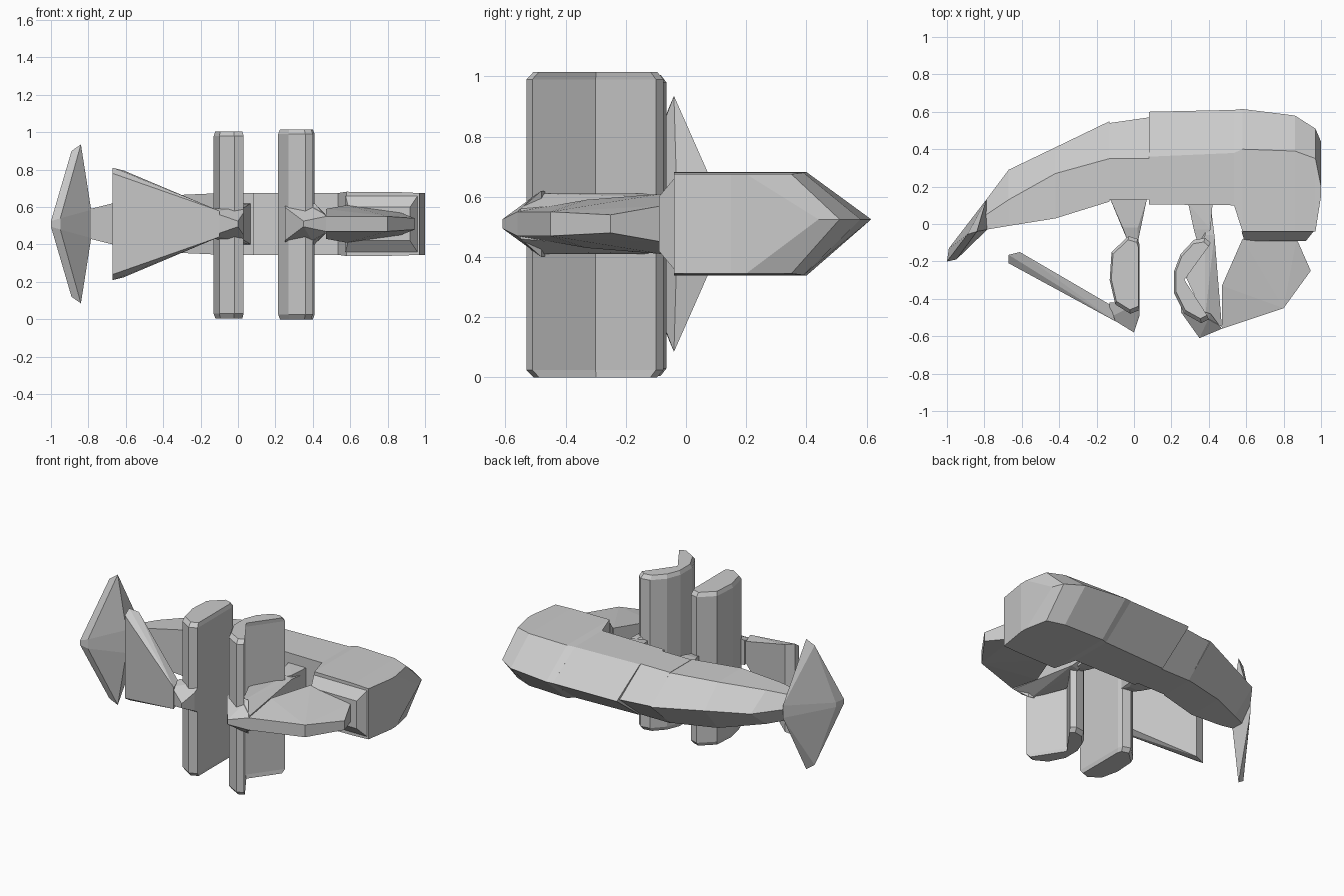
import bpy, bmesh

ZC = 0.515  # height of the horizontal symmetry plane


def finish(name, bm):
    bmesh.ops.recalc_face_normals(bm, faces=bm.faces[:])
    me = bpy.data.meshes.new(name)
    bm.to_mesh(me)
    bm.free()
    ob = bpy.data.objects.new(name, me)
    bpy.context.collection.objects.link(ob)
    return ob


def hull(name, pts):
    """Convex faceted block; points are (x, y, half height about ZC)."""
    bm = bmesh.new()
    for x, y, h in pts:
        for s in ((1, -1) if h else (1,)):
            bm.verts.new((x, y, ZC + s * h))
    res = bmesh.ops.convex_hull(bm, input=bm.verts[:])
    junk = [v for v in set(res["geom_interior"] + res["geom_unused"])
            if isinstance(v, bmesh.types.BMVert) and v.is_valid]
    bmesh.ops.delete(bm, geom=junk, context='VERTS')
    bmesh.ops.dissolve_limit(bm, angle_limit=0.02, verts=bm.verts[:], edges=bm.edges[:])
    return finish(name, bm)


def loft(name, rings):
    bm = bmesh.new()
    rows = [[bm.verts.new(p) for p in r] for r in rings]
    n = len(rows[0])
    for a, b in zip(rows, rows[1:]):
        for i in range(n):
            bm.faces.new((a[i], a[(i + 1) % n], b[(i + 1) % n], b[i]))
    bm.faces.new(rows[0])
    bm.faces.new(rows[-1])
    return finish(name, bm)


def body(name, sections):
    """Five-sided sections: flat front, ridge at the back."""
    loft(name, [[(x, yf, ZC - h), (x, yf, ZC + h), (x, ym, ZC + h),
                 (x, yb, ZC + 0.015), (x, ym, ZC - h)]
                for x, yf, ym, yb, h in sections])


def vane(name, outline, z0, z1):
    """Upright blade with softened ends."""
    cx = sum(p[0] for p in outline) / len(outline)
    cy = sum(p[1] for p in outline) / len(outline)

    def ring(z, s):
        return [(cx + (x - cx) * s, cy + (y - cy) * s, z) for x, y in outline]
    loft(name, [ring(z0, 0.9), ring(z0 + 0.025, 1), ring(z1 - 0.025, 1), ring(z1, 0.9)])


# main curved hull in four sections
body("tail_body", [(-0.79, -0.03, 0.05, 0.13, 0.08), (-0.67, -0.01, 0.13, 0.29, 0.11),
                   (-0.42, 0.03, 0.27, 0.41, 0.15), (-0.13, 0.12, 0.35, 0.55, 0.163)])
body("rear_body", [(-0.13, 0.13, 0.35, 0.54, 0.165), (0.08, 0.13, 0.35, 0.57, 0.165)])
body("middle_body", [(0.08, 0.105, 0.36, 0.60, 0.165), (0.54, 0.10, 0.38, 0.61, 0.165)])
body("head_body", [(0.535, 0.10, 0.38, 0.61, 0.165), (0.58, -0.04, 0.40, 0.615, 0.172),
                   (0.86, -0.04, 0.39, 0.58, 0.17), (0.97, -0.04, 0.35, 0.51, 0.165),
                   (1.0, 0.15, 0.20, 0.44, 0.165)])
hull("head_front", [(0.575, -0.04, 0.15), (0.96, -0.04, 0.15),
                    (0.59, -0.09, 0.09), (0.92, -0.09, 0.09)])

# tall diamond tail fin
hull("tail_fin", [(-1.0, -0.20, 0.015), (-0.95, -0.19, 0.03), (-0.99, -0.13, 0.015),
                  (-0.785, -0.03, 0.075), (-0.79, 0.13, 0.04),
                  (-0.89, -0.055, 0.39), (-0.84, -0.04, 0.425)])

# fan-shaped slanted plate
hull("fan_plate", [(-0.67, -0.21, 0.27), (-0.67, -0.165, 0.30), (-0.61, -0.15, 0.285),
                   (-0.57, -0.21, 0.25), (-0.13, -0.43, 0.07), (-0.10, -0.52, 0.07)])

# left upright blade and its links
vane("left_blade", [(-0.03, -0.065), (0.02, -0.08), (0.03, -0.11), (0.03, -0.46),
                    (-0.02, -0.48), (-0.10, -0.43), (-0.13, -0.30), (-0.12, -0.15)],
     0.01, 1.01)
hull("left_link", [(-0.13, 0.14, 0.11), (0.07, 0.14, 0.11), (-0.06, -0.02, 0.1),
                   (0.02, -0.02, 0.1), (-0.03, -0.10, 0.08), (0.02, -0.10, 0.08)])
hull("left_tip", [(-0.13, -0.42, 0.08), (0.03, -0.42, 0.10), (-0.13, -0.50, 0.06),
                  (0.03, -0.49, 0.06), (0.0, -0.58, 0.015)])

# right upright crescent blade and its links
vane("right_blade", [(0.38, -0.075), (0.41, -0.10), (0.265, -0.30), (0.40, -0.51),
                     (0.36, -0.53), (0.27, -0.48), (0.215, -0.37), (0.215, -0.25),
                     (0.25, -0.16), (0.32, -0.085)], 0.005, 1.02)
hull("right_link", [(0.29, 0.11, 0.10), (0.42, 0.11, 0.10),
                    (0.32, -0.03, 0.09), (0.41, -0.03, 0.10), (0.34, -0.10, 0.08)])
hull("right_spine", [(0.41, 0.10, 0.06), (0.38, -0.06, 0.10), (0.43, -0.06, 0.09),
                     (0.28, -0.29, 0.09), (0.38, -0.50, 0.10), (0.47, -0.55, 0.05)])
hull("right_tip", [(0.25, -0.43, 0.10), (0.41, -0.48, 0.11), (0.25, -0.47, 0.09),
                   (0.35, -0.61, 0.015), (0.47, -0.56, 0.04)])

# flattened jaw panel linking the tip to the head
hull("jaw_panel", [(0.47, -0.56, 0.04), (0.47, -0.33, 0.08), (0.58, -0.08, 0.10),
                   (0.87, -0.08, 0.06), (0.945, -0.25, 0.03), (0.80, -0.45, 0.04)])

# rest on the ground
low = min(v.co.z for o in bpy.data.objects for v in o.data.vertices)
for o in bpy.data.objects:
    o.location.z -= low
